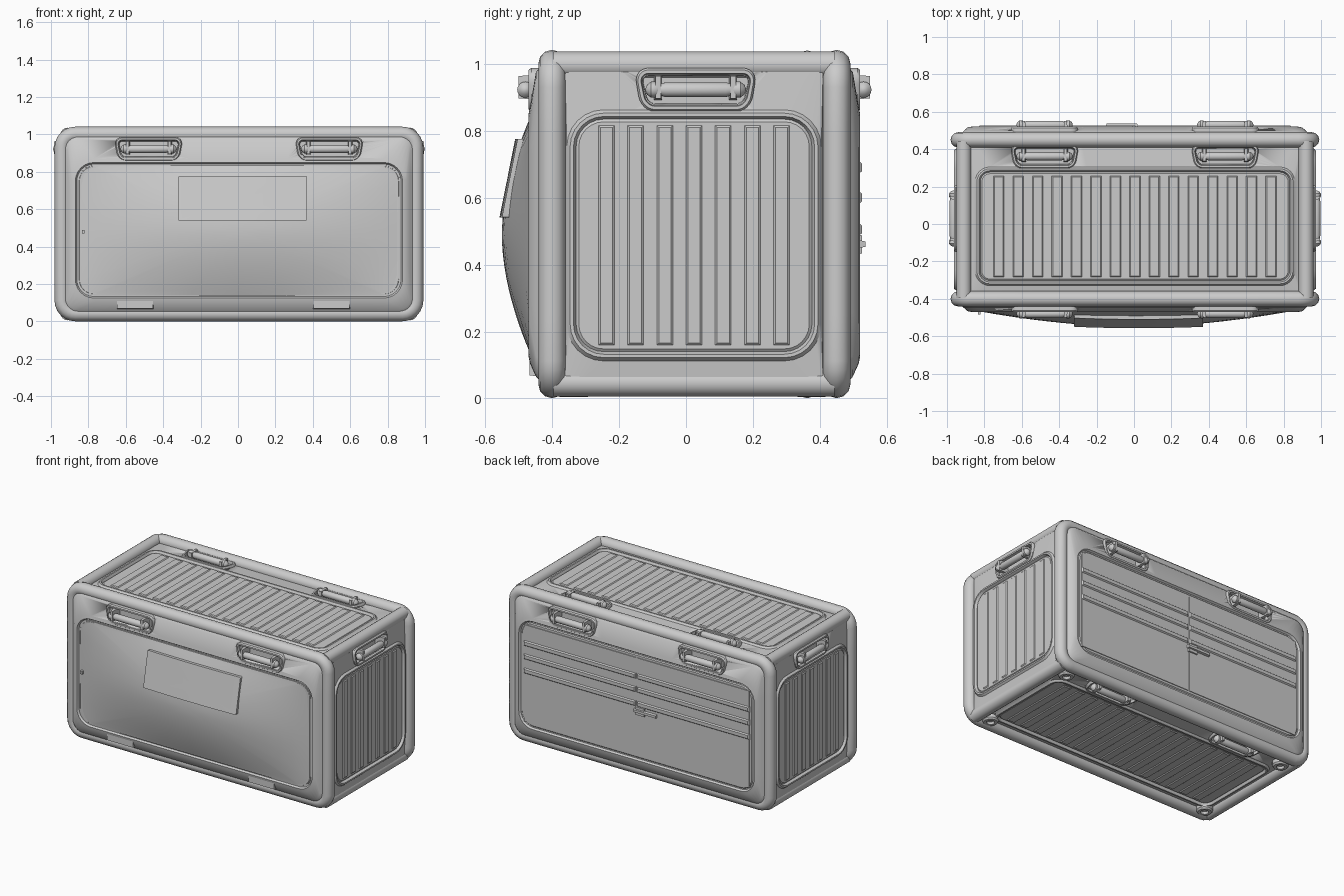
import bpy, math
from mathutils import Vector, Matrix

cube = bpy.data.objects.get("Cube")
if cube:
    bpy.data.objects.remove(cube, do_unlink=True)

grey = bpy.data.materials.new("plain grey")
grey.use_nodes = True
GREY = (0.6, 0.6, 0.6, 1)
grey.diffuse_color = GREY
grey.node_tree.nodes["Principled BSDF"].inputs["Base Color"].default_value = GREY

CX, CY = 0.005, 0.024  # body centre
X, Y, Z = Vector((1, 0, 0)), Vector((0, 1, 0)), Vector((0, 0, 1))
# each side of the crate: across, up, outward
SIDES = {"front": (X, Z, -Y), "back": (-X, Z, Y), "left": (Y, Z, X),
         "right": (-Y, Z, -X), "top": (X, Y, Z), "bottom": (-X, Y, -Z)}


def finish(name, verts, faces, angle=35):
    me = bpy.data.meshes.new(name)
    me.from_pydata(verts, [], faces)
    me.materials.append(grey)
    ob = bpy.data.objects.new(name, me)
    bpy.context.collection.objects.link(ob)
    bpy.ops.object.select_all(action="DESELECT")
    ob.select_set(True)
    bpy.context.view_layer.objects.active = ob
    bpy.ops.object.mode_set(mode="EDIT")
    bpy.ops.mesh.select_all(action="SELECT")
    bpy.ops.mesh.normals_make_consistent(inside=False)
    bpy.ops.object.mode_set(mode="OBJECT")
    bpy.ops.object.shade_smooth_by_angle(angle=math.radians(angle))
    return ob


def rounded(u0, u1, v0, v1, r, taper=0, n=6, edge=6):
    """Rounded rectangle outline; taper narrows the lower edge."""
    pts = []
    corners = [(u1 - r, v1 - r), (u0 + r, v1 - r), (u0 + r, v0 + r), (u1 - r, v0 + r)]
    for k, (cu, cv) in enumerate(corners):
        arc = [(cu + r * math.cos(a), cv + r * math.sin(a))
               for a in (math.pi / 2 * (k + i / n) for i in range(n + 1))]
        nu, nv = corners[(k + 1) % 4]
        a = math.pi / 2 * (k + 1)
        end = (nu + r * math.cos(a), nv + r * math.sin(a))
        pts += arc + [tuple(p + (q - p) * i / edge for p, q in zip(arc[-1], end))
                      for i in range(1, edge)]
    mid = (u0 + u1) / 2
    return [(mid + (u - mid) * (1 - taper * (v1 - v) / (v1 - v0)), v) for u, v in pts]


def loft(name, side, steps, closed=False, taper=0, angle=35):
    """Skin through rounded rectangles; a step is (u0, u1, v0, v1, r, depth)."""
    U, V, N = SIDES[side]
    verts, faces = [], []
    for *rect, depth in steps:
        ring = rounded(*rect, taper=taper)
        verts += [U * u + V * v + N * (depth(u, v) if callable(depth) else depth) for u, v in ring]
    m, s = len(ring), len(steps)
    for k in range(s if closed else s - 1):
        a, b = k * m, (k + 1) % s * m
        faces += [(a + i, a + (i + 1) % m, b + (i + 1) % m, b + i) for i in range(m)]
    if not closed:
        faces += [tuple(range(m)), tuple(range((s - 1) * m, s * m))]
    return finish(name, verts, faces, angle)


def inset(rect, d, depth):
    u0, u1, v0, v1, r = rect
    return (u0 + d, u1 - d, v0 + d, v1 - d, max(r - d, 0.004), depth)


def tube_ring(name, side, rect, r, depth, taper=0):
    loft(name, side, [inset(rect, r * math.cos(a), depth + r * math.sin(a))
                      for a in (math.tau * i / 12 for i in range(12))], True, taper, 60)


def lathe(name, start, axis, profile, n=16):
    """Turned part from (distance along axis, radius) pairs."""
    rot = axis.to_track_quat("Z", "Y")
    verts = [start + rot @ Vector((r * math.cos(math.tau * i / n), r * math.sin(math.tau * i / n), d))
             for d, r in profile for i in range(n)]
    s = len(profile)
    faces = [(k * n + i, k * n + (i + 1) % n, (k + 1) * n + (i + 1) % n, (k + 1) * n + i)
             for k in range(s - 1) for i in range(n)]
    return finish(name, verts, faces + [tuple(range(n)), tuple(range((s - 1) * n, s * n))])


def block(name, side, u0, u1, v0, v1, n0, n1, d=0):
    """Box standing on a side, its outer face narrowed by d."""
    U, V, N = SIDES[side]
    verts = [U * u + V * v + N * n for n, e in ((n0, 0), (n1, d))
             for u, v in ((u0 + e, v0 + e), (u1 - e, v0 + e), (u1 - e, v1 - e), (u0 + e, v1 - e))]
    return finish(name, verts, [(0, 1, 2, 3), (4, 5, 6, 7)] +
                  [(i, (i + 1) % 4, (i + 1) % 4 + 4, i + 4) for i in range(4)], 20)


def handle(panel, side, cu, cv, n, out):
    """Grip in a well cut into the panel; n = surface depth, out = bar depth."""
    name, t = side + "_handle", 0.12
    rect = (cu - 0.185, cu + 0.185, cv - 0.065, cv + 0.065, 0.045)
    cutter = loft("well_cutter", side, [inset(rect, 0.024, n - 0.03), inset(rect, 0.018, n + 0.08)], taper=t)
    mod = panel.modifiers.new("well", "BOOLEAN")
    mod.operation, mod.solver, mod.object = "DIFFERENCE", "EXACT", cutter
    bpy.context.view_layer.objects.active = panel
    bpy.ops.object.modifier_apply(modifier=mod.name)
    bpy.data.objects.remove(cutter, do_unlink=True)
    loft(name + "_rim", side, [inset(rect, 0, n - 0.02), inset(rect, 0, n + 0.004), inset(rect, 0.006, n + 0.012),
                               inset(rect, 0.016, n + 0.012), inset(rect, 0.024, n - 0.028)], True, t)
    U, V, N = SIDES[side]
    at = U * cu + V * cv + N * out
    half = [(-0.15, 0.004), (-0.145, 0.015), (-0.133, 0.024), (-0.118, 0.024), (-0.108, 0.017), (-0.09, 0.022)]
    lathe(name + "_bar", at, U, half + [(-d, r) for d, r in half[::-1]])
    for s in (-1, 1):
        block(name + "_bracket", side, cu + s * 0.112 - 0.012, cu + s * 0.112 + 0.012,
              cv - 0.03, cv + 0.045, n - 0.03, out + 0.02, 0.004)


# core and tubular frame
block("core", "top", CX - 0.9, CX + 0.9, CY - 0.41, CY + 0.41, 0.06, 0.96)
for side, depth in (("front", 0.40), ("back", 0.45)):
    c = CX if side == "front" else -CX
    tube_ring(side + "_frame", side, (c - 0.945, c + 0.945, 0.042, 1.0, 0.07), 0.041, depth)
for sx in (-1, 1):
    for z in (0.046, 0.996):
        lathe("rail", Vector((CX + sx * 0.915, CY - 0.42, z)), Y, [(0, 0.04), (0.84, 0.04)])

# front and back panels with bevelled borders and a grooved field
for side, base in (("front", 0.40), ("back", 0.45)):
    c = CX if side == "front" else -CX
    outer = (c - 0.935, c + 0.935, 0.045, 0.995, 0.08)
    field = (c - 0.875, c + 0.875, 0.125, 0.85, 0.1)
    panel = loft(side + "_panel", side, [
        inset(outer, 0.01, base - 0.02), inset(outer, 0, base + 0.03), inset(outer, 0.02, base + 0.048),
        inset(field, -0.02, base + 0.066), inset(field, 0, base + 0.07), inset(field, 0.008, base + 0.058),
        inset(field, 0.016, base + 0.058), inset(field, 0.022, base + 0.064)])
    for u in (-0.483, 0.483):
        handle(panel, side, c + u, 0.922, base + 0.058, base + 0.08)

# domed front cover
def dome(u, v):
    return 0.462 + 0.088 * (1 - abs((u - CX) / 0.86) ** 1.8) * (1 - abs((v - 0.487) / 0.36) ** 1.8)

loft("front_cover", "front", [(CX - 0.86, CX + 0.86, 0.14, 0.835, 0.085, 0.45)] +
     [(CX - 0.86 * t, CX + 0.86 * t, 0.487 - 0.347 * t, 0.487 + 0.347 * t, 0.085 * t, dome)
      for t in (1, 0.93, 0.85, 0.75, 0.65, 0.55, 0.45, 0.35, 0.25, 0.15, 0.06)], angle=50)

# tilted plate on the cover
def plate(u, v):
    return 0.557 - 0.2 * (v - 0.54) - 0.06 * (u - 0.025) ** 2

loft("cover_plate", "front", [(-0.32, 0.37, 0.54, 0.775, 0.006, lambda u, v: dome(u, v) - 0.01),
                              (-0.32, 0.37, 0.54, 0.775, 0.006, plate)] +
     [(0.025 - 0.345 * t, 0.025 + 0.345 * t, 0.657 - 0.117 * t, 0.657 + 0.117 * t, 0.006 * t, plate)
      for t in (0.7, 0.4, 0.1)])
for u in (-0.55, 0.5):
    block("front_tab", "front", u - 0.1, u + 0.1, 0.065, 0.125, 0.43, 0.467, 0.004)
block("front_catch", "front", -0.835, -0.82, 0.47, 0.49, 0.45, 0.485)

# back doors with three ribs each, and a latch
for s in (-1, 1):
    a, b = sorted((-CX + s * 0.004, -CX + s * 0.84))
    block("back_door", "back", a, b, 0.16, 0.815, 0.505, 0.518, 0.002)
    for z in (0.69, 0.6, 0.505):
        block("door_rib", "back", a, b, z - 0.02, z + 0.02, 0.515, 0.526, 0.009)
block("latch_plate", "back", -0.01, 0.06, 0.43, 0.49, 0.51, 0.526, 0.003)
block("latch_lever", "back", -0.02, 0.15, 0.45, 0.472, 0.52, 0.536, 0.003)

# side, top and bottom panels with ribbed fields
WALLS = [
    ("left", 0.955 + CX, CY, 0.385, 0.04, 0.995, 0.385, (0.122, 0.852), 7),
    ("right", 0.955 - CX, -CY, 0.385, 0.04, 0.995, 0.385, (0.122, 0.852), 7),
    ("top", 1.005, CX, 0.88, CY - 0.4, CY + 0.4, 0.86, (-0.32, 0.295), 15),
    ("bottom", -0.035, -CX, 0.88, CY - 0.4, CY + 0.4, 0.86, (-0.32, 0.295), 15)]
for side, n, c, half, v0, v1, fw, (f0, f1), ribs in WALLS:
    outer = (c - half, c + half, v0, v1, 0.03)
    field = (c - fw + 0.015, c + fw - 0.015, f0, f1, 0.1 if half < 0.5 else 0.07)
    panel = loft(side + "_panel", side, [
        inset(outer, 0, n - 0.07), inset(outer, 0, n - 0.008), inset(field, -0.01, n), inset(field, 0, n + 0.012),
        inset(field, 0.01, n + 0.012), inset(field, 0.018, n - 0.004), inset(field, 0.026, n + 0.002)])
    pitch = (2 * fw - 0.16) / ribs
    for i in range(ribs):
        u = c + (i - (ribs - 1) / 2) * pitch
        block(side + "_rib", side, u - pitch * 0.3, u + pitch * 0.3, f0 + 0.035, f1 - 0.035,
              n, n + 0.007, 0.008)
    if half < 0.5:
        handle(panel, side, c + (0.005 if side == "left" else -0.005), 0.922, n, n + 0.015)
    else:
        for u in (-0.483, 0.483):
            handle(panel, side, c + u, 0.362, n, n + 0.01)

# round feet at the bottom corners
for sx in (-1, 1):
    for y in (-0.335, 0.375):
        lathe("foot", Vector((CX + sx * 0.84, y, 0.06)), -Z,
              [(0, 0.05), (0.045, 0.05), (0.055, 0.042), (0.055, 0.025), (0.04, 0.02)])
